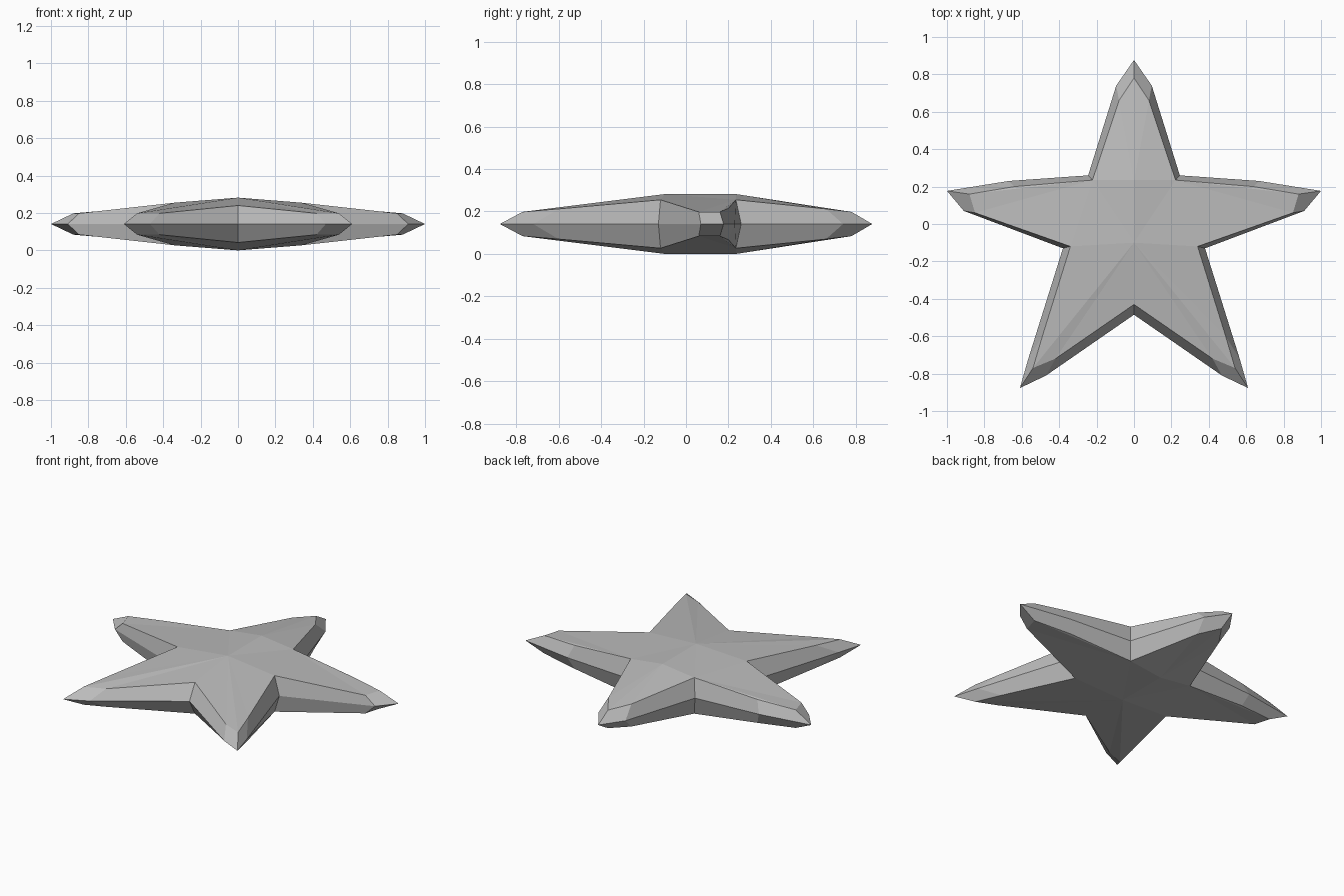
import bpy
import bmesh

cube = bpy.data.objects.get("Cube")
if cube:
    bpy.data.objects.remove(cube, do_unlink=True)

MID = 0.141  # height of the symmetry plane

grey = bpy.data.materials.new("plain grey")
grey.use_nodes = True
COLOUR = (0.5, 0.5, 0.5, 1)
grey.diffuse_color = COLOUR
grey.node_tree.nodes["Principled BSDF"].inputs["Base Color"].default_value = COLOUR

# Half outline of the star, from the back tip round to the front notch
rim = [(0, .877), (.095, .74), (.245, .26), (.67, .23), (1, .177), (.91, .07),
       (.38, -.13), (.565, -.72), (.61, -.877), (.47, -.81), (0, -.485)]
# Upper bevel edge, matching the outline point for point
crest = [(0, .78, .198), (.08, .66, .212), (.222, .235, .255), (.64, .2, .215),
         (.88, .16, .198), (.85, .06, .198), (.34, -.12, .255), (.49, -.6, .212),
         (.54, -.77, .198), (.42, -.72, .198), (0, -.43, .24)]

bm = bmesh.new()
outer = [bm.verts.new((x, y, MID)) for x, y in rim]
top = [bm.verts.new(p) for p in crest]
back_hub = bm.verts.new((0, .235, .282))
front_hub = bm.verts.new((0, -.1, .282))


def fan(centre, ring):
    for a, b in zip(ring, ring[1:]):
        bm.faces.new((centre, a, b))


# Bevelled sides
for i in range(len(rim) - 1):
    bm.faces.new((top[i], top[i + 1], outer[i + 1], outer[i]))

# Back arm, side arm, front leg and the middle
fan(back_hub, top[:3])
fan(top[2], top[3:7])
fan(front_hub, top[6:])
fan(front_hub, [back_hub, top[2], top[6]])

# Every face of this quarter looks upward
for face in bm.faces:
    face.normal_update()
    if face.normal.z < 0:
        face.normal_flip()

mesh = bpy.data.meshes.new("star_body")
bm.to_mesh(mesh)
bm.free()
mesh.materials.append(grey)
star = bpy.data.objects.new("star_body", mesh)
bpy.context.collection.objects.link(star)

# Mirror plane sits at mid height, so shift the mesh about the object origin
for v in mesh.vertices:
    v.co.z -= MID
star.location.z = MID
mirror = star.modifiers.new("mirror_halves", 'MIRROR')
mirror.use_axis = (True, False, True)
mirror.use_clip = True
mirror.merge_threshold = 0.0005
